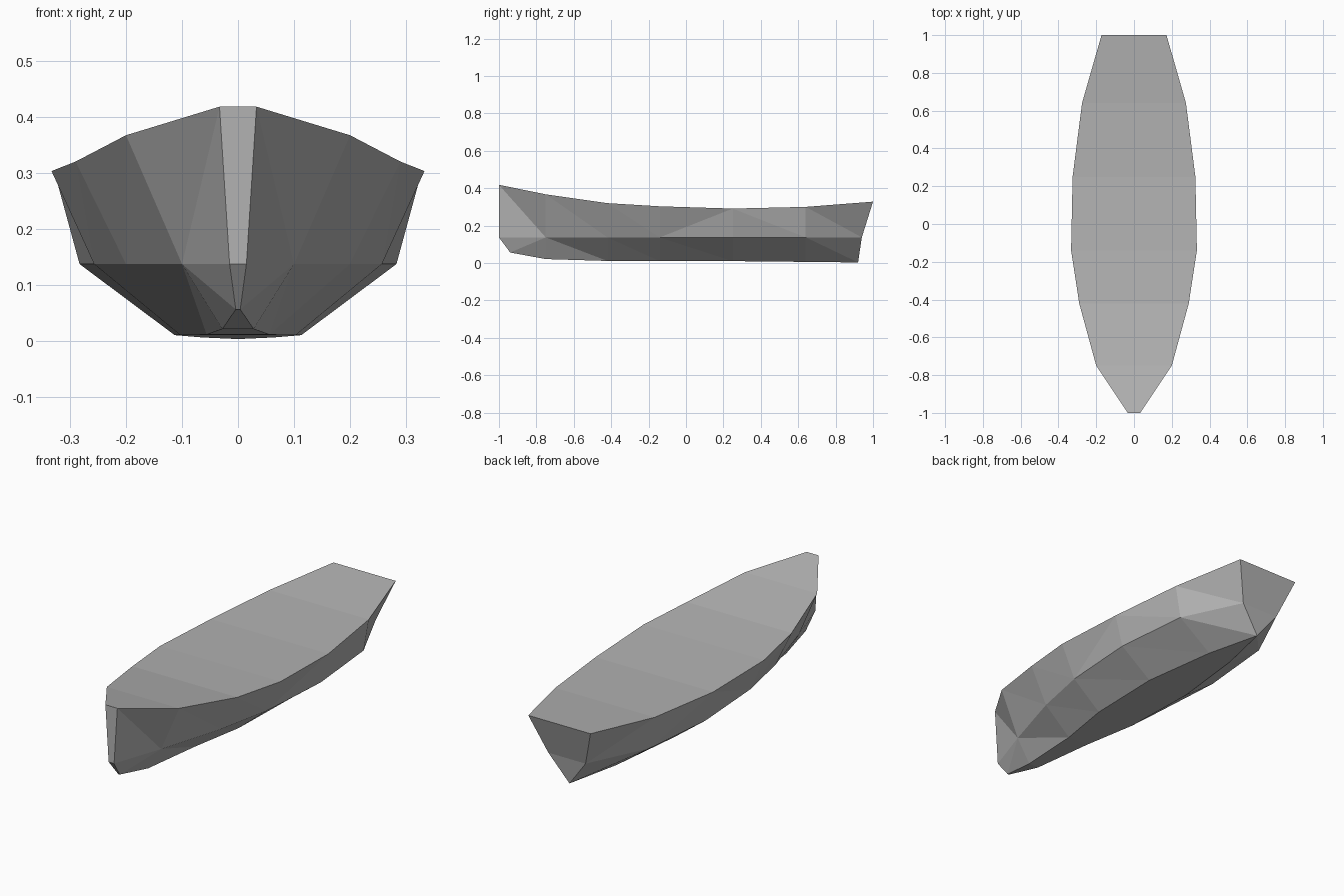
import bpy
import bmesh

cube = bpy.data.objects.get("Cube")
if cube:
    bpy.data.objects.remove(cube, do_unlink=True)

# One flat grey for the whole hull
GREY = (0.45, 0.45, 0.45, 1.0)
mat = bpy.data.materials.new("hull_grey")
mat.use_nodes = True
mat.diffuse_color = GREY
mat.node_tree.nodes["Principled BSDF"].inputs["Base Color"].default_value = GREY

# Longitudinal lines of the left half, bow to stern: (half width, y, z)
rail = [(.033, -1, .418), (.2, -.75, .367), (.29, -.42, .32), (.333, -.14, .303),
        (.325, .25, .291), (.275, .64, .3), (.172, 1, .328)]
chine = [(.015, -1, .137), (.1, -.75, .137), (.2, -.42, .137), (.257, -.14, .137),
         (.283, .25, .137), (.246, .64, .137), (.103, .94, .137)]
floor = [(.004, -.94, .056), (.028, -.75, .021), (.056, -.42, .011), (.103, -.14, .01),
         (.113, .25, .01), (.065, .64, .006), (0, .92, .003)]

bm = bmesh.new()


def make_line(points, side):
    return [bm.verts.new((side * x, y, z)) for x, y, z in points]


def panel(upper, lower, i, upper_to_lower):
    """Split one plating panel along its chosen diagonal."""
    a, b, c, d = upper[i], upper[i + 1], lower[i + 1], lower[i]
    if upper_to_lower:
        triangles = ((a, b, c), (a, c, d))
    else:
        triangles = ((a, b, d), (b, c, d))
    for tri in triangles:
        bm.faces.new(tri)


left = [make_line(line, 1) for line in (rail, chine, floor)]
right = [make_line(line, -1) for line in (rail, chine, floor)]
last = len(rail) - 1

# Side plating and bilge plating on both sides
for rails, chines, floors in (left, right):
    for i in range(last):
        panel(rails, chines, i, i != 3)
        panel(chines, floors, i, i != 0)

# Deck and flat bottom
for row in (0, 2):
    for i in range(last):
        bm.faces.new((left[row][i], left[row][i + 1],
                      right[row][i + 1], right[row][i]))

# Blunt stem and raked transom
for end in (0, last):
    for row in (0, 1):
        bm.faces.new((left[row][end], left[row + 1][end],
                      right[row + 1][end], right[row][end]))

bmesh.ops.remove_doubles(bm, verts=bm.verts[:], dist=0.0005)
bmesh.ops.recalc_face_normals(bm, faces=bm.faces[:])

mesh = bpy.data.meshes.new("boat_hull")
bm.to_mesh(mesh)
bm.free()
mesh.materials.append(mat)
hull = bpy.data.objects.new("boat_hull", mesh)
bpy.context.collection.objects.link(hull)
